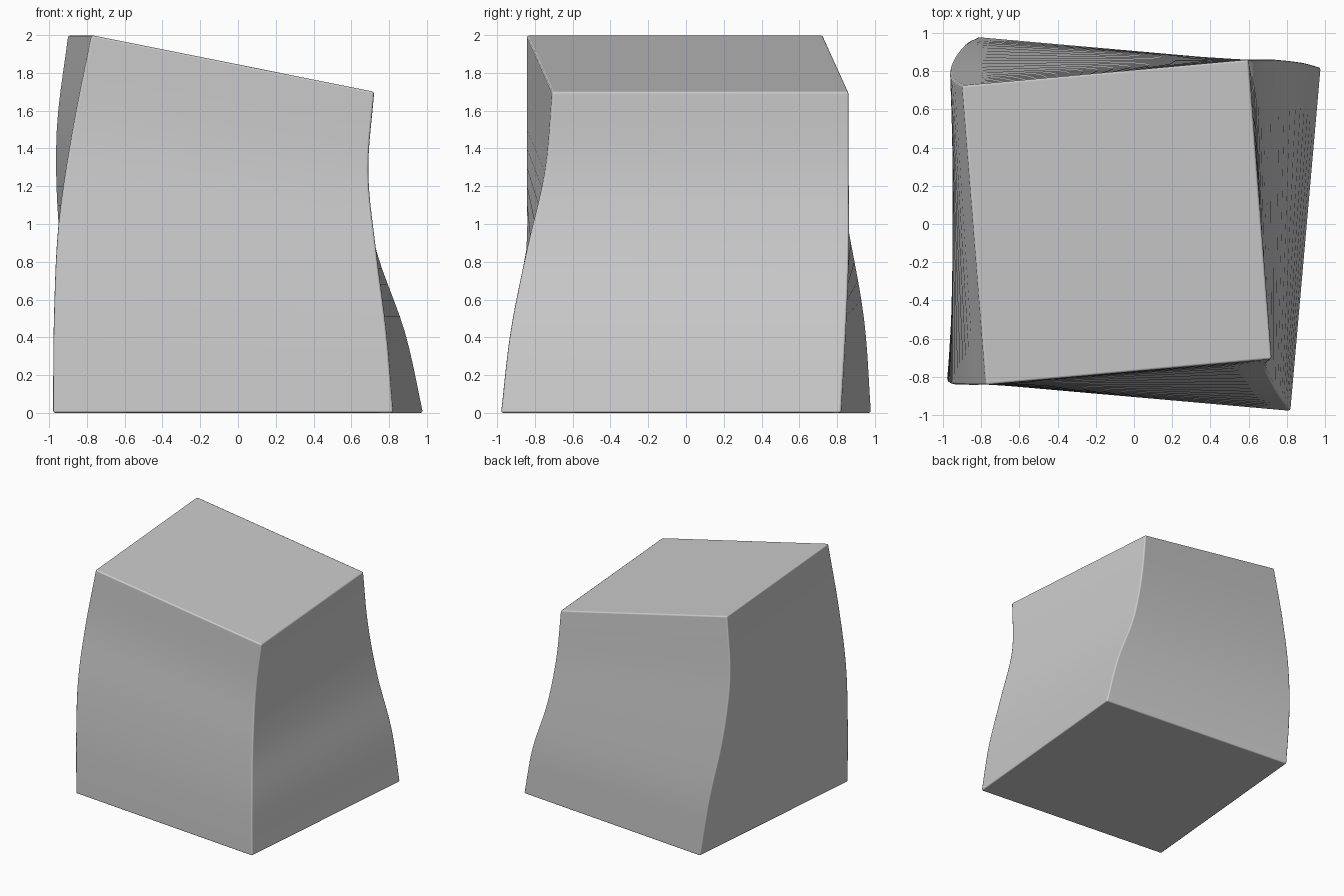
import bpy, bmesh
from mathutils import Vector

if "Cube" in bpy.data.objects:
    bpy.data.objects.remove(bpy.data.objects["Cube"])

# Corner positions (x, y) of five cross-sections, bottom to top:
# front-left, front-right, back-right, back-left
SECTIONS = [
    [(-.98, -.82), (.82, -.98), (.98, .82), (-.82, .98)],
    [(-.975, -.83), (.785, -.93), (.885, .845), (-.885, .943)],
    [(-.95, -.84), (.732, -.845), (.735, .862), (-.95, .855)],
    [(-.875, -.843), (.69, -.747), (.645, .862), (-.96, .77)],
    [(-.775, -.843), (.722, -.708), (.6, .862), (-.9, .725)],
]
HEIGHTS = [2.0, 1.7, 1.7, 2.0]      # the top slopes down to the right
STEPS = 5


def corner(c, t):
    """Smooth curve along one upright edge, t from 0 to 4."""
    i = min(int(t), 3)
    u = t - i
    p = [Vector(s[c]) for s in SECTIONS]
    p = [2 * p[0] - p[1]] + p + [2 * p[-1] - p[-2]]
    a, b, d, e = p[i:i + 4]
    q = 0.5 * (2 * b + (d - a) * u + (2 * a - 5 * b + 4 * d - e) * u ** 2
               + (3 * b - a - 3 * d + e) * u ** 3)
    return (q.x, q.y, HEIGHTS[c] * t / 4)


# Twisted, tapering block lofted through the sections
bm = bmesh.new()
rings = [[bm.verts.new(corner(c, k / STEPS)) for c in range(4)]
         for k in range(4 * STEPS + 1)]
for lo, hi in zip(rings, rings[1:]):
    for c in range(4):
        n = (c + 1) % 4
        bm.faces.new((lo[c], lo[n], hi[n], hi[c]))
bm.faces.new(rings[0][::-1])
bm.faces.new(rings[-1])
mesh = bpy.data.meshes.new("twisted_block")
bm.to_mesh(mesh)
bm.free()
block = bpy.data.objects.new("twisted_block", mesh)
bpy.context.collection.objects.link(block)

# Smooth sides and slightly rounded edges
for p in mesh.polygons:
    p.use_smooth = True
bevel = block.modifiers.new("rounded_edges", 'BEVEL')
bevel.width = 0.012
bevel.segments = 2
bevel.limit_method = 'ANGLE'
bevel.angle_limit = 0.8
bevel.harden_normals = True
